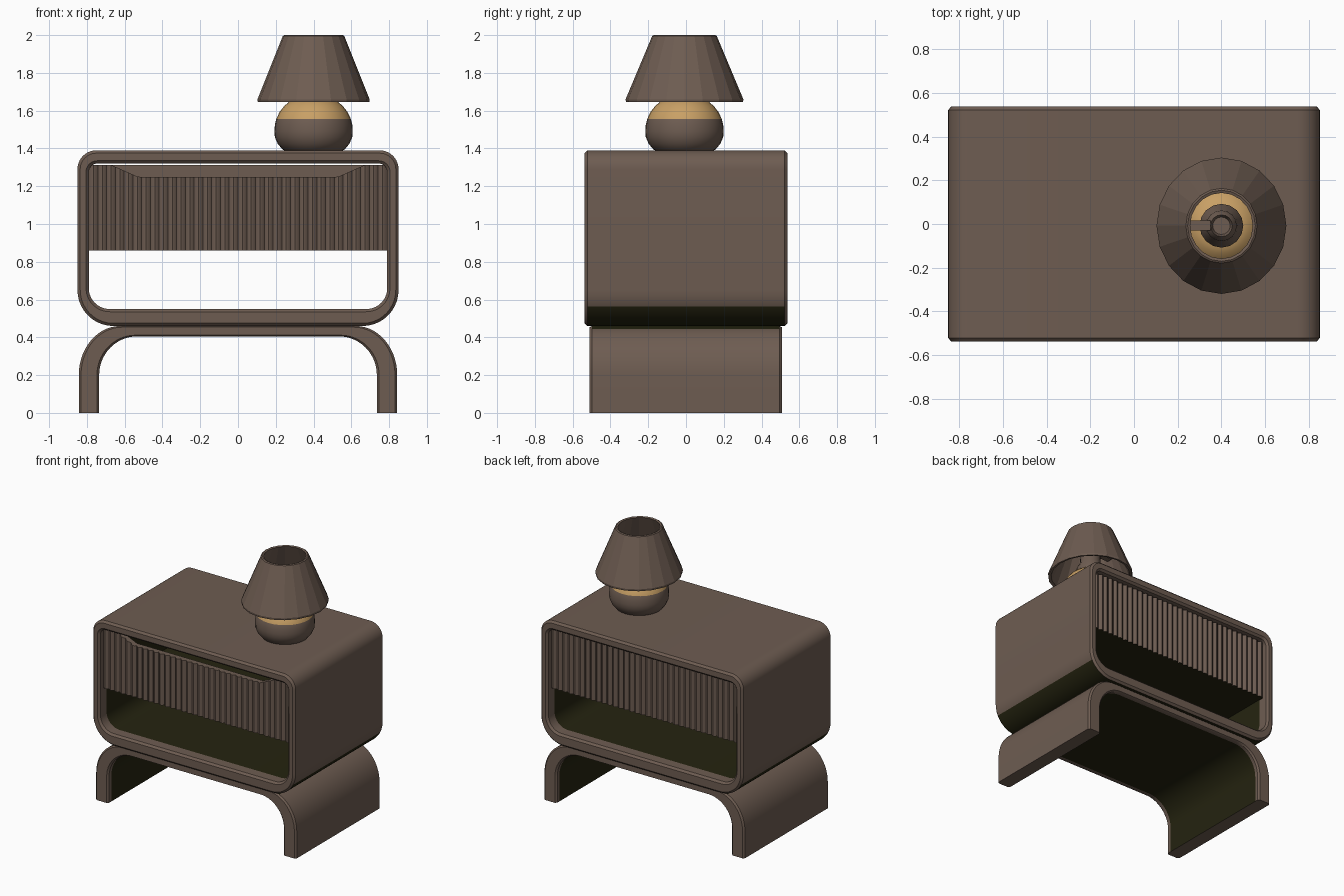
import bpy, bmesh, math
from mathutils import Vector

if "Cube" in bpy.data.objects:
    bpy.data.objects.remove(bpy.data.objects["Cube"])


def material(name, rgb):
    m = bpy.data.materials.new(name)
    m.diffuse_color = (*rgb, 1)
    m.use_nodes = True
    m.node_tree.nodes["Principled BSDF"].inputs["Base Color"].default_value = m.diffuse_color
    return m


BROWN = material("brown wood", (0.155, 0.108, 0.083))
DARK = material("dark olive inside", (0.018, 0.017, 0.005))
TAN = material("tan glaze", (0.58, 0.35, 0.13))


def finish(name, bm, mats, rule=None, angle=35):
    """Turn a bmesh into an object; rule(face) gives the material index."""
    bmesh.ops.recalc_face_normals(bm, faces=bm.faces[:])
    bm.normal_update()
    if rule:
        for f in bm.faces:
            f.material_index = rule(f)
    me = bpy.data.meshes.new(name)
    bm.to_mesh(me)
    bm.free()
    for m in mats:
        me.materials.append(m)
    ob = bpy.data.objects.new(name, me)
    bpy.context.collection.objects.link(ob)
    bpy.ops.object.select_all(action='DESELECT')
    ob.select_set(True)
    bpy.context.view_layer.objects.active = ob
    bpy.ops.object.shade_smooth_by_angle(angle=math.radians(angle))
    return ob


def arc(cx, cz, rx, rz, a0, a1, n=10):
    return [Vector((cx + rx * math.cos(math.radians(a0 + (a1 - a0) * i / n)),
                    cz + rz * math.sin(math.radians(a0 + (a1 - a0) * i / n))))
            for i in range(n + 1)]


def band(name, outer, inner, closed, stations, rule):
    """Sweep a bent board (outer and inner outline in xz) along y; stations are (y, edge inset)."""
    bm = bmesh.new()
    rows = []
    for y, d in stations:
        row = []
        for o, i in zip(outer, inner):
            step = (i - o).normalized() * d
            row.append([bm.verts.new((p.x, y, p.y)) for p in (o + step, i - step)])
        rows.append(row)
    n = len(outer)
    for k in range(n if closed else n - 1):
        j = (k + 1) % n
        for a, b in zip(rows, rows[1:]):
            for s in (0, 1):
                bm.faces.new((a[k][s], a[j][s], b[j][s], b[k][s]))
        for r in (rows[0], rows[-1]):
            bm.faces.new((r[k][0], r[j][0], r[j][1], r[k][1]))
    if not closed:
        for k in (0, n - 1):
            for a, b in zip(rows, rows[1:]):
                bm.faces.new((a[k][0], a[k][1], b[k][1], b[k][0]))
    return finish(name, bm, [BROWN, DARK], rule)


def rounded(x, z0, z1, rt, rb):
    return (arc(x - rt, z1 - rt, rt, rt, 0, 90) + arc(-x + rt, z1 - rt, rt, rt, 90, 180)
            + arc(-x + rb, z0 + rb, rb, rb, 180, 270) + arc(x - rb, z0 + rb, rb, rb, 270, 360))


# Cabinet shell, open front and back, dark inside and underneath
def shell_rule(f):
    c, n = f.calc_center_median(), f.normal
    if abs(n.y) > 0.2:
        return 0
    if abs(c.x) < 0.795 and 0.54 < c.z < 1.33 and n.x * c.x + n.z * (c.z - 0.93) < 0:
        return int(abs(c.y) < 0.44)
    return int(c.z < 0.57)


band("cabinet_shell", rounded(0.85, 0.46, 1.39, 0.10, 0.19), rounded(0.79, 0.55, 1.32, 0.045, 0.11),
     True, [(-0.537, 0.015), (-0.522, 0), (-0.45, 0), (0.45, 0), (0.522, 0), (0.537, 0.015)], shell_rule)


# Arched leg board, dark on its inner side and where it meets the cabinet
right_o = [Vector((0.843, 0)), Vector((0.843, 0.1))] + arc(0.623, 0.2, 0.22, 0.26, 0, 90, 14)
right_i = [Vector((0.735, 0)), Vector((0.735, 0.1))] + arc(0.535, 0.2, 0.20, 0.205, 0, 90, 14)
flip = lambda pts: [Vector((-p.x, p.y)) for p in reversed(pts)]


def leg_rule(f):
    c, n = f.calc_center_median(), f.normal
    if abs(n.y) > 0.2 or n.z < -0.99 and c.z < 0.01:
        return 0
    if n.x * c.x < -0.01 or n.z < -0.1:
        return int(abs(c.y) < 0.48)
    return int(c.z > 0.44)


band("leg_arch", right_o + flip(right_o), right_i + flip(right_i), False,
     [(-0.51, 0.012), (-0.498, 0), (-0.47, 0), (0.47, 0), (0.495, 0), (0.507, 0.012)], leg_rule)


# Fluted drawer panels; the front one has a wide finger notch
def panel(name, side, notch):
    bm = bmesh.new()
    flutes, per, half = 34, 4, 0.788
    cols = []
    for i in range(flutes * per + 1):
        x = -half + 2 * half * i / (flutes * per)
        y_out = 0.488 + 0.016 * abs(math.sin(math.pi * i / per))
        t = min(1, max(0, (abs(x) - 0.53) / 0.14))
        top = 1.25 + 0.062 * t if notch else 1.312
        cols.append([bm.verts.new((x, side * y, z)) for y, z in
                     ((y_out, 0.86), (y_out, top), (0.455, top), (0.455, 0.86))])
    for a, b in zip(cols, cols[1:]):
        for k in range(4):
            j = (k + 1) % 4
            bm.faces.new((a[k], a[j], b[j], b[k]))
    bm.faces.new(cols[0])
    bm.faces.new(cols[-1])
    finish(name, bm, [BROWN, DARK], lambda f: int(f.normal.z < -0.5))


panel("drawer_front", -1, True)
panel("drawer_back", 1, False)


def box(name, x0, x1, y0, y1, z0, z1, mat):
    bm = bmesh.new()
    bmesh.ops.create_cube(bm, size=1)
    for v in bm.verts:
        v.co = Vector(((x0 + x1) / 2 + v.co.x * (x1 - x0), (y0 + y1) / 2 + v.co.y * (y1 - y0),
                       (z0 + z1) / 2 + v.co.z * (z1 - z0)))
    return finish(name, bm, [mat])


# Drawer tray
box("drawer_bottom", -0.785, 0.785, -0.457, 0.457, 0.861, 0.885, DARK)
for s, side in ((-1, "left"), (1, "right")):
    box("drawer_side_" + side, min(s * 0.765, s * 0.785), max(s * 0.765, s * 0.785),
        -0.457, 0.457, 0.88, 1.29, DARK)


def lathe(name, profile, sides, mats, closed=False, rule=None, angle=35, sy=1.0):
    """Revolve (radius, z) points about the lamp axis."""
    bm = bmesh.new()
    rings = []
    for r, z in profile:
        rings.append([bm.verts.new((0.40 + r * math.cos(2 * math.pi * k / sides),
                                    -0.008 + sy * r * math.sin(2 * math.pi * k / sides), z))
                      for k in range(sides)])
    pairs = list(zip(rings, rings[1:]))
    if closed:
        pairs.append((rings[-1], rings[0]))
    else:
        bm.faces.new(rings[0])
        bm.faces.new(rings[-1])
    for a, b in pairs:
        for k in range(sides):
            j = (k + 1) % sides
            bm.faces.new((a[k], a[j], b[j], b[k]))
    return finish(name, bm, mats, rule, angle)


# Lamp: round base with a tan shoulder, socket, hollow shade, shade arm
lathe("lamp_base", [(0.145, 1.385), (0.165, 1.395), (0.19, 1.425), (0.205, 1.46), (0.207, 1.49),
                    (0.205, 1.525), (0.197, 1.557), (0.18, 1.593), (0.155, 1.625), (0.125, 1.65),
                    (0.09, 1.668)], 28, [BROWN, TAN],
      rule=lambda f: int(f.calc_center_median().z > 1.557))
lathe("lamp_socket", [(0.10, 1.66), (0.10, 1.70), (0.075, 1.74), (0.07, 1.83), (0.05, 1.86),
                      (0.04, 1.83)], 16, [BROWN])
lathe("lamp_shade", [(0.295, 1.645), (0.297, 1.66), (0.163, 1.995), (0.155, 2.0), (0.143, 1.995),
                     (0.275, 1.65)], 20, [BROWN], closed=True, angle=15, sy=1.05)
box("shade_arm", 0.22, 0.35, -0.03, 0.015, 1.84, 1.865, BROWN)
